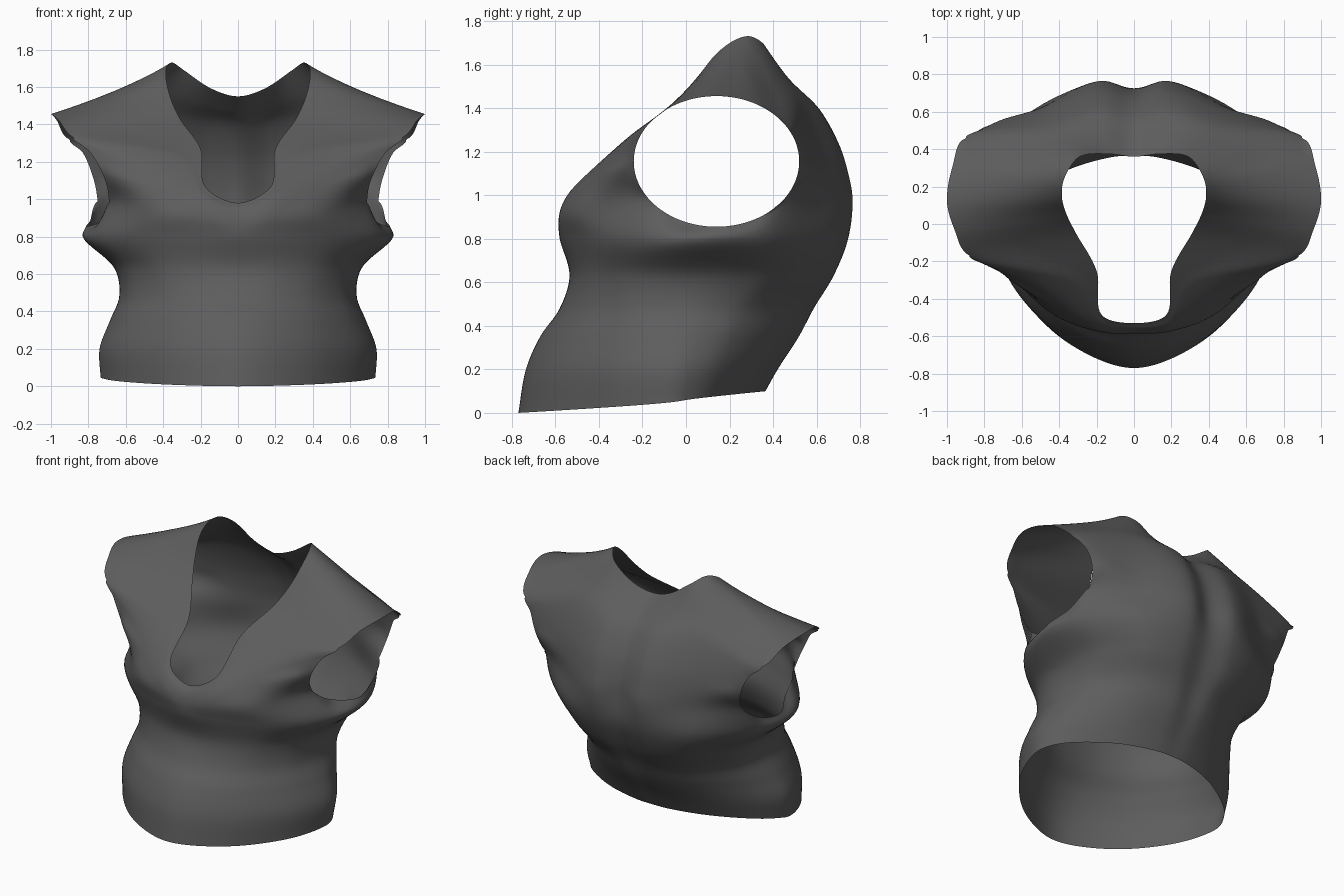
import bpy
import bmesh
from math import sin, cos, radians, hypot, sqrt
from mathutils import Vector

cube = bpy.data.objects.get("Cube")
if cube:
    bpy.data.objects.remove(cube, do_unlink=True)

STEPS = 8  # mesh subdivisions between guide points

# Waist and rib sections: height, front y, back y, half width, y of the widest point,
# front roundness, back roundness
SECTIONS = [
    (.05, -.77, .37, .735, -.06, 1.2, 1.2),
    (.20, -.735, .43, .74, -.05, 1.16, 1.16),
    (.35, -.67, .53, .685, -.03, 1.1, 1.1),
    (.48, -.58, .60, .635, 0, 1, 1),
    (.63, -.535, .69, .66, .06, .92, .85),
    (.80, -.58, .76, .83, .12, 1.06, 1),
]

# Angle of each vertical guide, from centre front round to centre back
ANGLES = [0, 17, 38, 60, 75, 90, 104, 118, 145, 167, 180]

# Upper part of each guide, ending at the neckline
FRONT_TOPS = [
    [(0, -.585, .86), (0, -.58, .9), (0, -.57, .93), (0, -.555, .955), (0, -.53, .98)],
    [(.19, -.575, .89), (.19, -.57, .94), (.19, -.555, .98), (.18, -.53, 1.02), (.17, -.49, 1.06)],
    [(.45, -.47, .93), (.42, -.45, 1.03), (.38, -.41, 1.12), (.31, -.33, 1.21), (.2, -.25, 1.27)],
    [(.69, -.17, .98), (.71, -.235, 1.1), (.79, -.22, 1.25), (.88, -.17, 1.33), (.31, -.05, 1.43)],
]
# Over the armhole: underarm, shoulder rim, neckline
ARM_TOPS = [
    [(.73, -.03, .885), (.96, -.03, 1.425), (.36, .05, 1.54)],
    [(.81, .14, .856), (1.0, .12, 1.455), (.385, .14, 1.65)],
    [(.79, .31, .885), (.97, .31, 1.425), (.38, .22, 1.71)],
]
BACK_TOPS = [
    [(.75, .46, .99), (.77, .515, 1.1), (.83, .505, 1.25), (.9, .46, 1.32), (.35, .29, 1.73)],
    [(.5, .62, .98), (.5, .62, 1.1), (.5, .595, 1.24), (.46, .53, 1.43), (.29, .36, 1.69)],
    [(.18, .765, .98), (.18, .745, 1.1), (.18, .7, 1.24), (.17, .6, 1.41), (.14, .375, 1.59)],
    [(0, .72, .98), (0, .705, 1.1), (0, .66, 1.24), (0, .56, 1.4), (0, .36, 1.55)],
]


def section_point(row, angle):
    """Point on one waist section, with a sloping hem and a spine groove."""
    z, front, back, width, middle, front_power, back_power = SECTIONS[row]
    a = radians(angle)
    power = front_power if angle < 90 else back_power
    depth = (front if angle < 90 else back) - middle
    x = width * max(sin(a), 0) ** power
    y = middle + depth * abs(cos(a)) ** power
    if row == 0:
        z -= .05 * cos(a)
    if angle == 180:
        x = 0
        y -= .05 * z
    return Vector((x, y, z))


def spline(points, before, after):
    """Smooth curve through unevenly spaced points, with a ghost point at each end."""
    p = [before, *points, after]
    gaps = [sqrt((b - a).length) for a, b in zip(p, p[1:])]
    slopes = [(b - a) / g for a, b, g in zip(p, p[1:], gaps)]
    tangents = [(s0 * g1 + s1 * g0) / (g0 + g1)
                for s0, s1, g0, g1 in zip(slopes, slopes[1:], gaps, gaps[1:])]
    curve = []
    for i in range(len(points) - 1):
        a, b = points[i], points[i + 1]
        ta, tb = tangents[i] * gaps[i + 1], tangents[i + 1] * gaps[i + 1]
        for s in range(STEPS):
            t = s / STEPS
            ease = t * t * (3 - 2 * t)
            curve.append(a.lerp(b, ease) + ta * (t * (1 - t) ** 2) - tb * (t * t * (1 - t)))
    return curve + [points[-1].copy()]


def mirrored(v):
    return Vector((-v.x, v.y, v.z))


# Vertical guides from hem to neckline
guides = []
for angle, top in zip(ANGLES, FRONT_TOPS + ARM_TOPS + BACK_TOPS):
    pts = [section_point(r, angle) for r in range(len(SECTIONS))]
    top = [Vector(p) for p in top]
    rim, neck = top[-2:]
    crest = (rim + neck) / 2
    if len(top) == 3:  # carry the surface straight on across the opening
        top[1:1] = [top[0] * 2 - pts[-1], rim * 2 - crest]
    pts += top[:-1] + [crest, neck]
    guides.append(spline(pts, pts[0] * 2 - pts[1], pts[-1] * 2 - pts[-2]))

# Horizontal curves through the guides make the half shell, open at the armhole
FIRST_COL, LAST_COL = 3 * STEPS, 7 * STEPS
FIRST_ROW, LAST_ROW = 6 * STEPS, 9 * STEPS
bm = bmesh.new()
rows = []
for ring in zip(*guides):
    curve = spline(list(ring), mirrored(ring[1]), mirrored(ring[-2]))
    rows.append([bm.verts.new(p) for p in curve])
for r, (low, high) in enumerate(zip(rows, rows[1:])):
    for c in range(len(low) - 1):
        if not (FIRST_ROW <= r < LAST_ROW and FIRST_COL <= c < LAST_COL):
            bm.faces.new((low[c], low[c + 1], high[c + 1], high[c]))

# Armhole rim settled onto a clean oval
HOLE_Y, HOLE_Z, HOLE_RY, HOLE_RZ = .14, 1.155, .38, .3
rim_verts = set(rows[FIRST_ROW][FIRST_COL:LAST_COL + 1])
rim_verts.update(rows[LAST_ROW][FIRST_COL:LAST_COL + 1])
for row in rows[FIRST_ROW:LAST_ROW]:
    rim_verts.update((row[FIRST_COL], row[LAST_COL]))
for v in rim_verts:
    dy, dz = v.co.y - HOLE_Y, v.co.z - HOLE_Z
    d = hypot(dy / HOLE_RY, dz / HOLE_RZ)
    v.co.y, v.co.z = HOLE_Y + dy / d, HOLE_Z + dz / d
loose = [v for v in bm.verts if not v.link_faces]
bmesh.ops.delete(bm, geom=loose, context='VERTS')

mesh = bpy.data.meshes.new("torso_garment")
bm.to_mesh(mesh)
bm.free()
mesh.polygons.foreach_set("use_smooth", [True] * len(mesh.polygons))

garment = bpy.data.objects.new("torso_garment", mesh)
bpy.context.collection.objects.link(garment)
mirror = garment.modifiers.new("mirror_halves", 'MIRROR')
mirror.use_clip = True
mirror.merge_threshold = .0005

# Dark grey cloth
cloth = bpy.data.materials.new("dark_grey_cloth")
cloth.use_nodes = True
grey = (.11, .11, .11, 1)
cloth.diffuse_color = grey
cloth.node_tree.nodes["Principled BSDF"].inputs["Base Color"].default_value = grey
mesh.materials.append(cloth)
